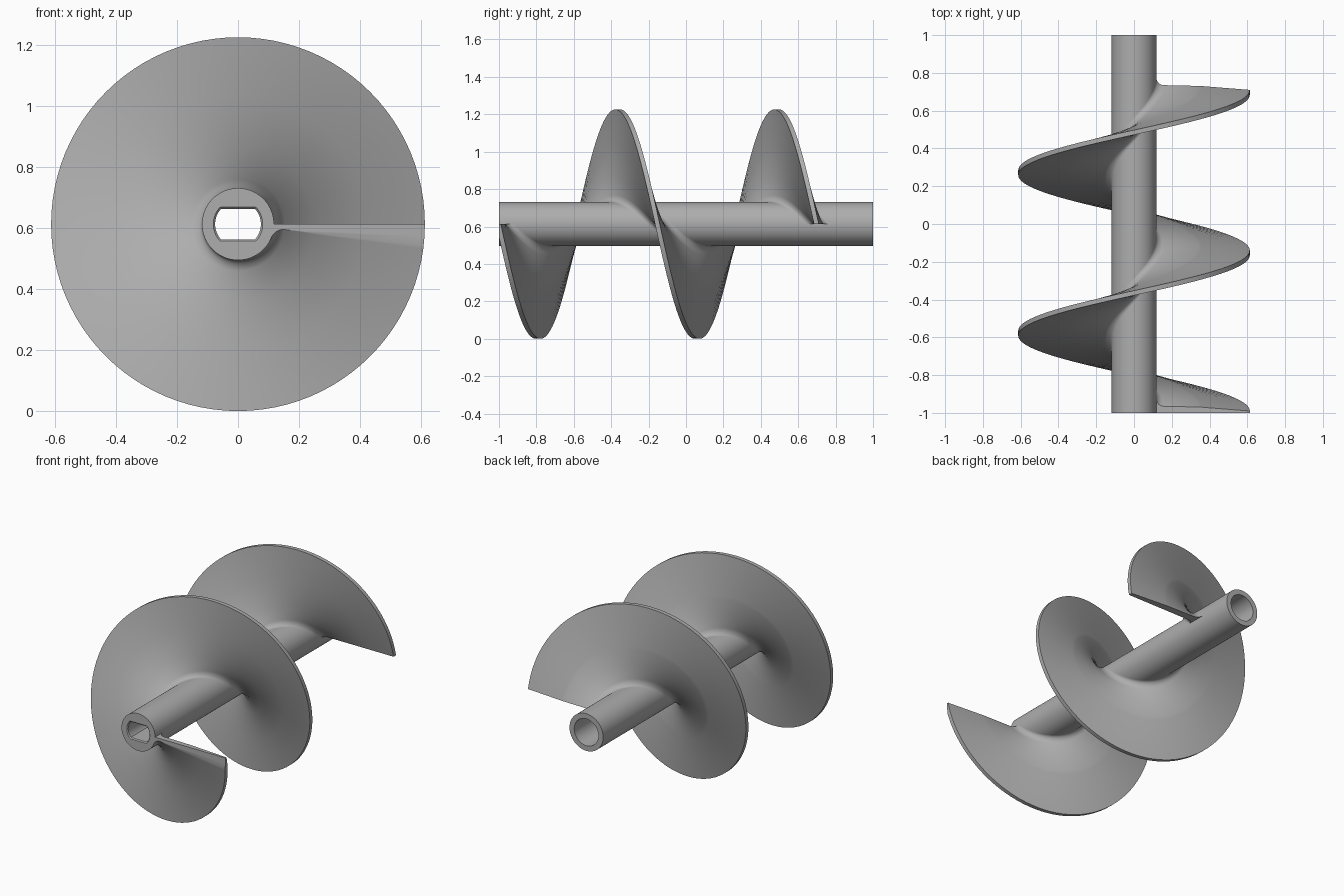
import bpy
import bmesh
from math import sin, cos, pi

cube = bpy.data.objects.get("Cube")
if cube:
    bpy.data.objects.remove(cube, do_unlink=True)

AXIS_Z = 0.613      # height of the shaft axis, also the blade radius
SHAFT_R = 0.118
PITCH = 0.85
TURNS = 2
STEPS = 96          # divisions per turn

grey = bpy.data.materials.new("plain grey")
grey.use_nodes = True
colour = (0.42, 0.42, 0.42, 1)
grey.diffuse_color = colour
grey.node_tree.nodes["Principled BSDF"].inputs["Base Color"].default_value = colour


def finish(bm, name):
    """Turn a bmesh into a smooth shaded object."""
    bmesh.ops.recalc_face_normals(bm, faces=bm.faces)
    mesh = bpy.data.meshes.new(name)
    bm.to_mesh(mesh)
    bm.free()
    mesh.materials.append(grey)
    obj = bpy.data.objects.new(name, mesh)
    bpy.context.collection.objects.link(obj)
    bpy.ops.object.select_all(action='DESELECT')
    obj.select_set(True)
    bpy.context.view_layer.objects.active = obj
    bpy.ops.object.shade_smooth_by_angle()
    return obj


def bridge(bm, a, b):
    """Join two closed rings of vertices with quads."""
    n = len(a)
    for i in range(n):
        j = (i + 1) % n
        bm.faces.new((a[i], a[j], b[j], b[i]))


# Hollow shaft: round bore at the back, flat-sided socket at the front
def shaft_ring(bm, radius, y, half_height=1):
    ring = []
    for i in range(STEPS):
        a = 2 * pi * i / STEPS
        z = max(-half_height, min(half_height, radius * sin(a)))
        ring.append(bm.verts.new((radius * cos(a), y, AXIS_Z + z)))
    return ring


bm = bmesh.new()
rings = [
    shaft_ring(bm, SHAFT_R, 1),
    shaft_ring(bm, SHAFT_R, -1),
    shaft_ring(bm, 0.081, -1, 0.056),
    shaft_ring(bm, 0.075, -0.994, 0.05),
    shaft_ring(bm, 0.075, -0.7, 0.05),
    shaft_ring(bm, 0.085, -0.7),
    shaft_ring(bm, 0.085, 1),
]
for k, ring in enumerate(rings):
    bridge(bm, ring, rings[(k + 1) % len(rings)])
finish(bm, "shaft")


# Spiral blade: radial section with a fillet on both sides of the root
def fillet(size, y, side):
    points = []
    for k in range(9):
        a = pi / 2 * k / 8
        points.append((SHAFT_R + size * (1 - cos(a)), y + side * size * (1 - sin(a))))
    return points


FRONT, BACK = -1.0155, -0.965
front_side = fillet(0.035, FRONT, -1) + [(0.25, FRONT), (0.42, FRONT), (AXIS_Z, FRONT)]
back_side = fillet(0.04, BACK, 1) + [(0.25, BACK - 0.002), (0.34, BACK - 0.004),
                                     (0.36, BACK - 0.005), (AXIS_Z, -0.99)]
root = [(0.1, BACK + 0.04), (0.1, FRONT - 0.035)]
section = front_side + back_side[::-1] + root

bm = bmesh.new()
sweep = []
for s in range(TURNS * STEPS + 1):
    a = -2 * pi * s / STEPS
    advance = PITCH * s / STEPS
    sweep.append([bm.verts.new((r * cos(a), y + advance, AXIS_Z + r * sin(a)))
                  for r, y in section])
for a, b in zip(sweep, sweep[1:]):
    bridge(bm, a, b)
bm.faces.new(sweep[0])
bm.faces.new(sweep[-1])

# Trim the blade flush with the front of the shaft
bmesh.ops.bisect_plane(bm, geom=bm.verts[:] + bm.edges[:] + bm.faces[:],
                       plane_co=(0, -1, 0), plane_no=(0, -1, 0), clear_outer=True)
bmesh.ops.holes_fill(bm, edges=[e for e in bm.edges if e.is_boundary], sides=0)
finish(bm, "spiral_blade")
